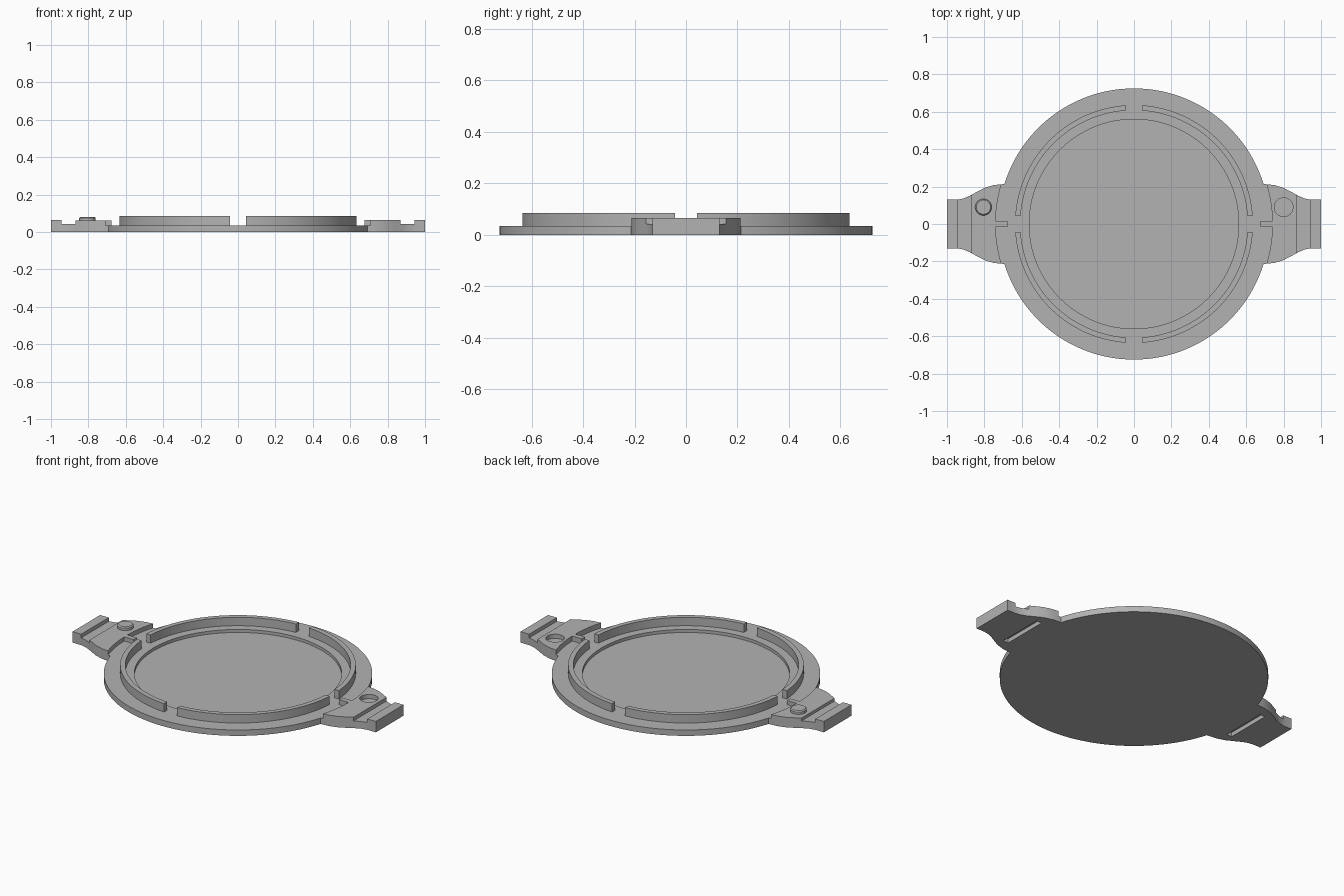
import bpy, bmesh, math

cube = bpy.data.objects.get("Cube")
if cube:
    bpy.data.objects.remove(cube, do_unlink=True)

grey = bpy.data.materials.new("plain grey")
grey.use_nodes = True
colour = (0.45, 0.45, 0.45, 1)
grey.diffuse_color = colour
grey.node_tree.nodes["Principled BSDF"].inputs["Base Color"].default_value = colour


def prism(name, outline, z0, z1):
    """Solid made by raising a flat outline from z0 to z1."""
    bm = bmesh.new()
    face = bm.faces.new([bm.verts.new((x, y, z0)) for x, y in outline])
    up = bmesh.ops.extrude_face_region(bm, geom=[face])["geom"]
    for v in up:
        if isinstance(v, bmesh.types.BMVert):
            v.co.z = z1
    bmesh.ops.recalc_face_normals(bm, faces=bm.faces)
    mesh = bpy.data.meshes.new(name)
    bm.to_mesh(mesh)
    bm.free()
    obj = bpy.data.objects.new(name, mesh)
    bpy.context.collection.objects.link(obj)
    mesh.materials.append(grey)
    return obj


def arc(r, a0, a1, n):
    return [(r * math.cos(a0 + (a1 - a0) * i / n),
             r * math.sin(a0 + (a1 - a0) * i / n)) for i in range(n + 1)]


def circle(r, x=0, y=0, n=128):
    return [(x + px, y + py) for px, py in arc(r, 0, math.tau, n)[:-1]]


def rect(x0, x1, y0, y1):
    return [(x0, y0), (x1, y0), (x1, y1), (x0, y1)]


def combine(obj, tool, operation):
    mod = obj.modifiers.new("combine", "BOOLEAN")
    mod.operation, mod.solver, mod.object = operation, "EXACT", tool
    bpy.context.view_layer.objects.active = obj
    bpy.ops.object.modifier_apply(modifier=mod.name)
    bpy.data.objects.remove(tool, do_unlink=True)


def smooth(obj):
    bpy.ops.object.select_all(action="DESELECT")
    obj.select_set(True)
    bpy.context.view_layer.objects.active = obj
    bpy.ops.object.shade_smooth_by_angle(angle=math.radians(30))


DISC_TOP, LUG_TOP, PAD_TOP = 0.035, 0.065, 0.06

# Round base plate with a shallow recess
base = prism("base_plate", circle(0.725), 0, DISC_TOP)
combine(base, prism("recess", circle(0.56), 0.017, 0.1), "DIFFERENCE")

# Side lugs: curved outline, groove near the tip, slot underneath, inner tab
half = [(0.64, 0.21), (0.70, 0.213), (0.75, 0.208), (0.80, 0.193),
        (0.84, 0.172), (0.88, 0.15), (0.91, 0.137), (0.945, 0.13), (1, 0.13)]
for side in (1, -1):
    outline = half + [(x, -y) for x, y in reversed(half)]
    lug = prism("lug", [(side * x, y) for x, y in outline], 0, LUG_TOP)
    pad = LUG_TOP if side > 0 else PAD_TOP

    def cut(shape, z0, z1):
        combine(lug, prism("cutter", shape, z0, z1), "DIFFERENCE")

    def span(x0, x1, y):
        return rect(*sorted((side * x0, side * x1)), -y, y)

    cut(circle(0.74), DISC_TOP, 0.2)
    cut(span(0.87, 0.943, 0.3), 0.043, 0.2)
    cut(span(0.77, 0.805, 0.14), -0.1, 0.025)
    if side > 0:
        cut(circle(0.05, 0.80, 0.09, 48), 0.04, 0.2)
    else:
        cut(span(0.6, 0.9, 0.3), PAD_TOP, 0.2)
    combine(lug, prism("tab", span(0.677, 0.76, 0.015), 0.03, pad), "UNION")
    combine(base, lug, "UNION")
smooth(base)

# Raised ring in four segments with parallel-sided gaps
R_OUT, R_IN, GAP = 0.636, 0.608, 0.043
for i, word in enumerate(("back_left", "back_right", "front_right", "front_left")):
    a, b = math.asin(GAP / R_OUT), math.asin(GAP / R_IN)
    turn = i * math.pi / 2
    shape = (arc(R_OUT, turn + a, turn + math.pi / 2 - a, 32)
             + arc(R_IN, turn + math.pi / 2 - b, turn + b, 32))
    smooth(prism("ring_segment_" + word, shape, DISC_TOP - 0.005, 0.085))

# Locating peg with a chamfered top
peg = prism("locating_peg", circle(0.044, -0.805, 0.09, 48), PAD_TOP - 0.01, 0.08)
bm = bmesh.new()
bm.from_mesh(peg.data)
rim = [e for e in bm.edges if all(v.co.z > 0.079 for v in e.verts)]
bmesh.ops.bevel(bm, geom=rim, offset=0.006, segments=1, affect="EDGES")
bm.to_mesh(peg.data)
bm.free()
smooth(peg)
